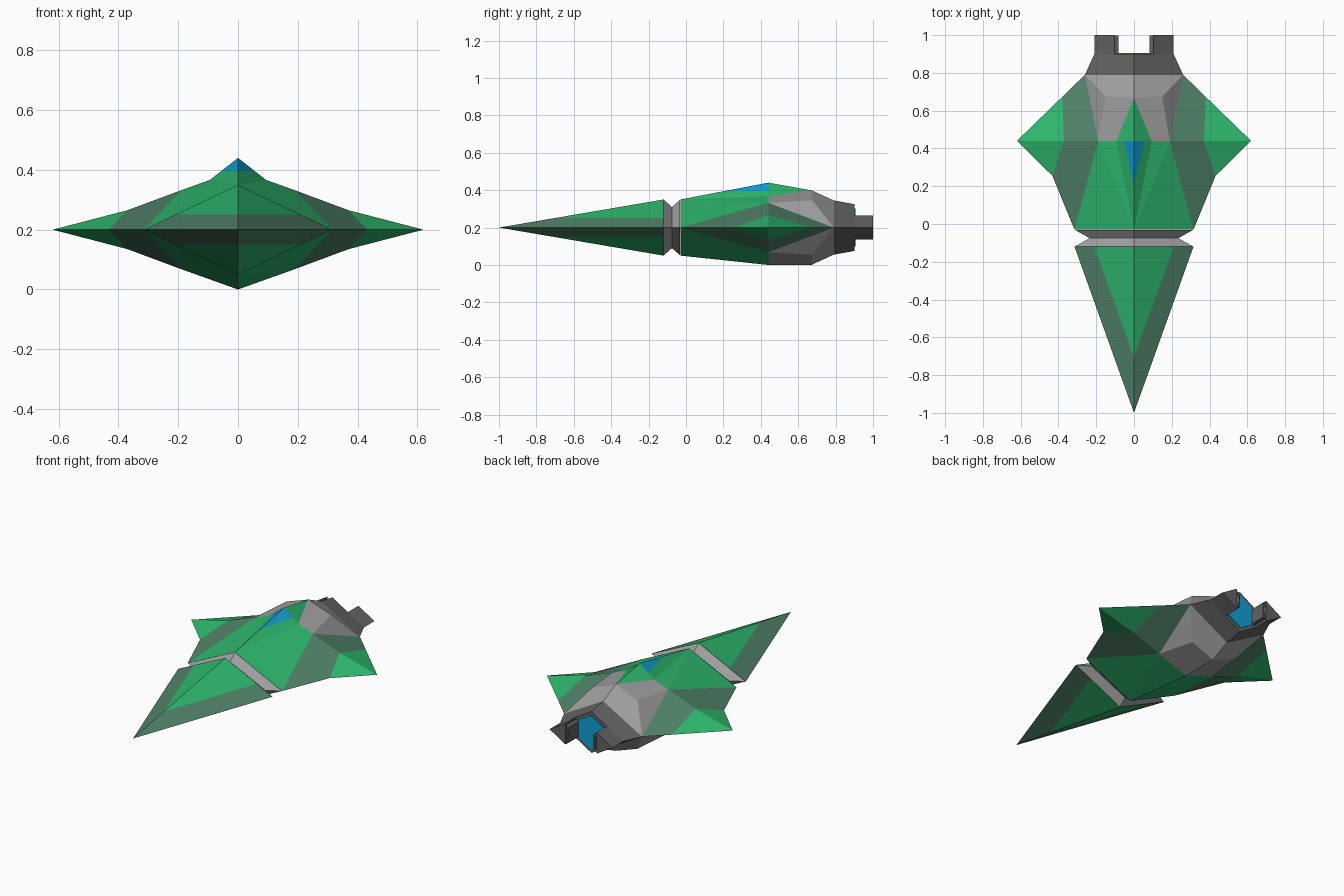
import bpy, bmesh
from mathutils import Vector

if "Cube" in bpy.data.objects:
    bpy.data.objects.remove(bpy.data.objects["Cube"])

MID = 0.2  # height of the horizontal symmetry plane


def material(name, r, g, b):
    lin = lambda c: (c / 255 / 12.92) if c < 10 else ((c / 255 + 0.055) / 1.055) ** 2.4
    m = bpy.data.materials.new(name)
    m.diffuse_color = (lin(r), lin(g), lin(b), 1)
    m.use_nodes = True
    m.node_tree.nodes["Principled BSDF"].inputs["Base Color"].default_value = m.diffuse_color
    return m


GREEN = material("bright_green", 46, 184, 110)
DULL = material("dull_green", 80, 130, 104)
GREY = material("light_grey", 158, 158, 158)
DARK = material("dark_grey", 98, 98, 98)
BLUE = material("blue", 16, 160, 212)


def build(name, faces, mats, z_signs=(1, -1), cuts=(), rule=None):
    """Mirror faces (points, material index) in x and, around MID, in z."""
    bm = bmesh.new()
    for sx in (1, -1):
        for sz in z_signs:
            for pts, mi in faces:
                vs = [bm.verts.new((sx * x, y, MID + sz * (z - MID))) for x, y, z in pts]
                if sx * sz < 0:
                    vs.reverse()
                bm.faces.new(vs).material_index = mi
    bmesh.ops.remove_doubles(bm, verts=bm.verts, dist=0.0005)
    for z in cuts:
        bmesh.ops.bisect_plane(bm, geom=bm.verts[:] + bm.edges[:] + bm.faces[:],
                               plane_co=(0, 0, z), plane_no=(0, 0, 1))
    bmesh.ops.recalc_face_normals(bm, faces=bm.faces)
    if rule:
        for f in bm.faces:
            f.material_index = rule(f.calc_center_median())
    me = bpy.data.meshes.new(name)
    bm.to_mesh(me)
    bm.free()
    for m in mats:
        me.materials.append(m)
    ob = bpy.data.objects.new(name, me)
    bpy.context.collection.objects.link(ob)
    return ob


def diamond(y, w, h):
    """Side, top and centre points of one quarter of a diamond section."""
    return (w, y, MID), (0, y, MID + h), (0, y, MID)


def loft(sections, cap_first=True, cap_last=True):
    q = [diamond(*s) for s in sections]
    faces = [([a[0], a[1], b[1], b[0]], 0) for a, b in zip(q, q[1:])]
    if cap_first:
        faces.append(([q[0][1], q[0][0], q[0][2]], 0))
    if cap_last:
        faces.append(([q[-1][0], q[-1][1], q[-1][2]], 0))
    return faces


# Nose spike with a dull band along its side edges
side, top, mid = diamond(-0.12, 0.315, 0.15)
build("nose", [([side, top, (0, -1, MID)], 0), ([top, side, mid], 0)], [GREEN, DULL],
      cuts=(0.15, 0.25), rule=lambda c: 1 if abs(c.z - MID) < 0.05 else 0)

# Waisted neck between nose and hull
build("neck", loft([(-0.119, 0.313, 0.149), (-0.075, 0.235, 0.11), (-0.031, 0.313, 0.149)]), [GREY])

# Hull with short wings: quarter points
F, S = (0, -0.03, 0.35), (0.315, -0.03, MID)
T, B, P = (0, 0.44, 0.4), (0.19, 0.44, 0.332), (0.37, 0.44, 0.265)
W, TIP, Q = (0.432, 0.255, MID), (0.62, 0.44, MID), (0.38, 0.673, MID)
R, V = (0, 0.67, 0.4), (0.15, 0.675, 0.346)
A, E = (0.26, 0.79, MID), (0, 0.79, 0.345)
build("hull", [
    ([F, B, T], 0), ([F, S, B], 0),                  # front roof
    ([S, W, P, B], 1), ([B, P, Q, A], 1),            # shoulders
    ([W, TIP, P], 0), ([P, TIP, Q], 0),              # wing tips
    ([T, B, V, R], 2), ([B, A, V], 2), ([R, V, A, E], 2),  # rear armour
    ([S, F, (0, -0.03, MID)], 2),
], [GREEN, DULL, GREY])

# Canopy with blue glass on its upper front
K, C = (0, 0.44, 0.44), (0.097, 0.44, 0.364)
build("canopy", [([F, C, K], 0), ([C, (0, 0.665, 0.4), K], 0)], [GREEN, BLUE], z_signs=(1,),
      cuts=(0.396,), rule=lambda c: 1 if c.z > 0.396 and c.y < 0.44 else 0)

# Engine block
build("engine_block", loft([(0.79, 0.26, 0.145), (0.9, 0.21, 0.125)]), [DARK])


def prism(outline, y0, y1):
    """Quarter prism along y from an (x, z) outline whose ends lie on MID."""
    a = [(x, y0, z) for x, z in outline]
    b = [(x, y1, z) for x, z in outline]
    n = len(outline)
    return [(a, 0), (b[::-1], 0)] + [([a[i], b[i], b[i + 1], a[i + 1]], 0) for i in range(n - 1)]


# Rear prongs with raised pads on their inner sides
build("rear_prongs", prism([(0.21, MID), (0.103, 0.264), (0.103, MID)], 0.899, 1.0), [DARK])
build("prong_pads", prism([(0.104, 0.25), (0.083, 0.245), (0.083, MID)], 0.899, 0.998), [DARK])

# Glowing exhaust plate
build("exhaust_plate", prism([(0.083, MID), (0.083, 0.253), (0, 0.302), (0, MID)], 0.899, 0.905), [BLUE])
